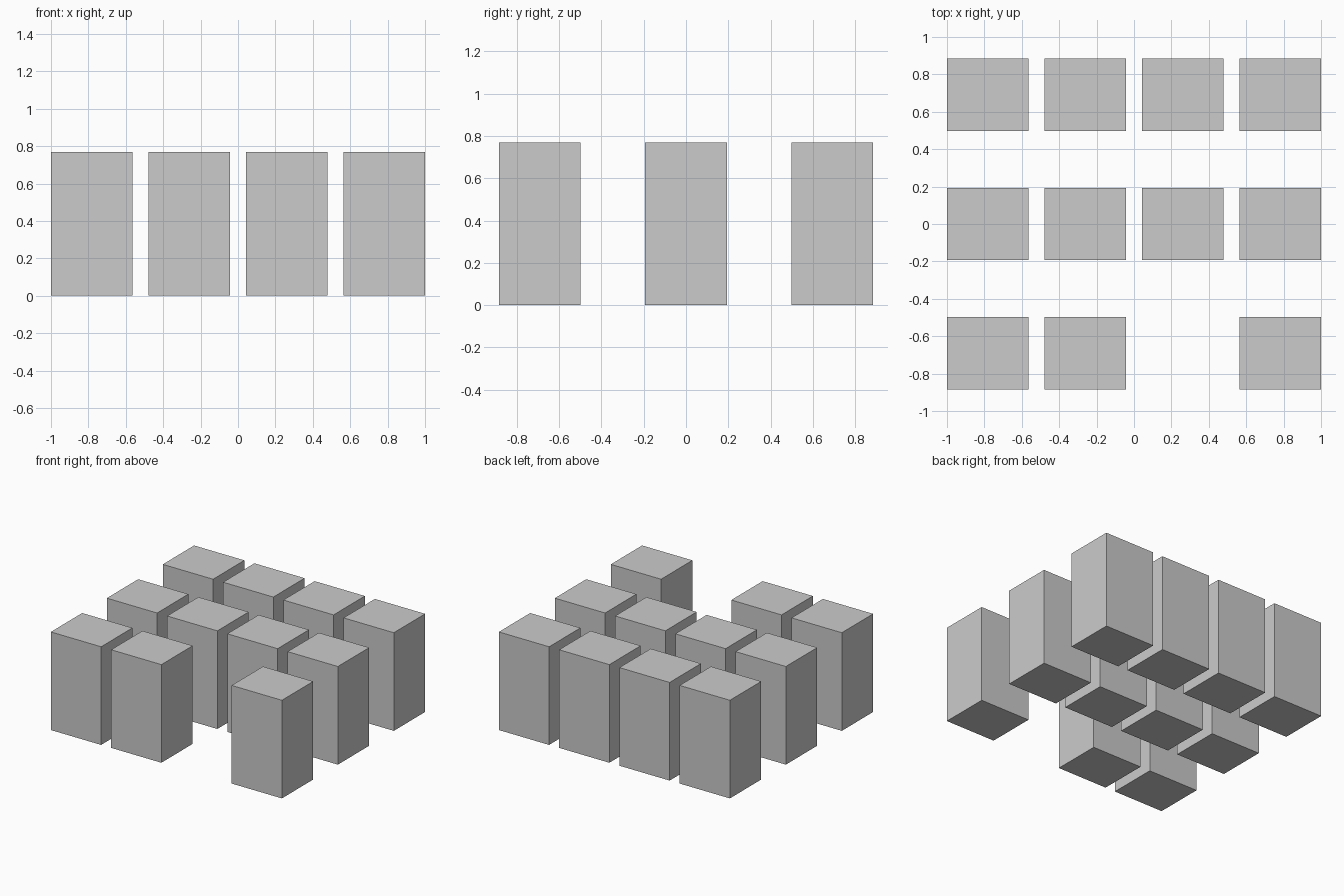
import bpy

if "Cube" in bpy.data.objects:
    bpy.data.objects.remove(bpy.data.objects["Cube"])

WIDTH, DEPTH, HEIGHT = 0.435, 0.387, 0.768
PITCH_X, PITCH_Y = 0.5217, 0.692
ROWS = ("front", "middle", "back")
EMPTY = {("front", 2)}  # the one vacant spot in the grid


def block(name, x, y):
    bpy.ops.mesh.primitive_cube_add(size=1, location=(x, y, HEIGHT / 2))
    obj = bpy.context.object
    obj.name = name
    obj.scale = (WIDTH, DEPTH, HEIGHT)
    bpy.ops.object.transform_apply(location=False, rotation=False, scale=True)


# Four columns by three rows of upright blocks
for r, row in enumerate(ROWS):
    for c in range(4):
        if (row, c) not in EMPTY:
            block(f"{row}_block_{c + 1}", (c - 1.5) * PITCH_X, (r - 1) * PITCH_Y)
